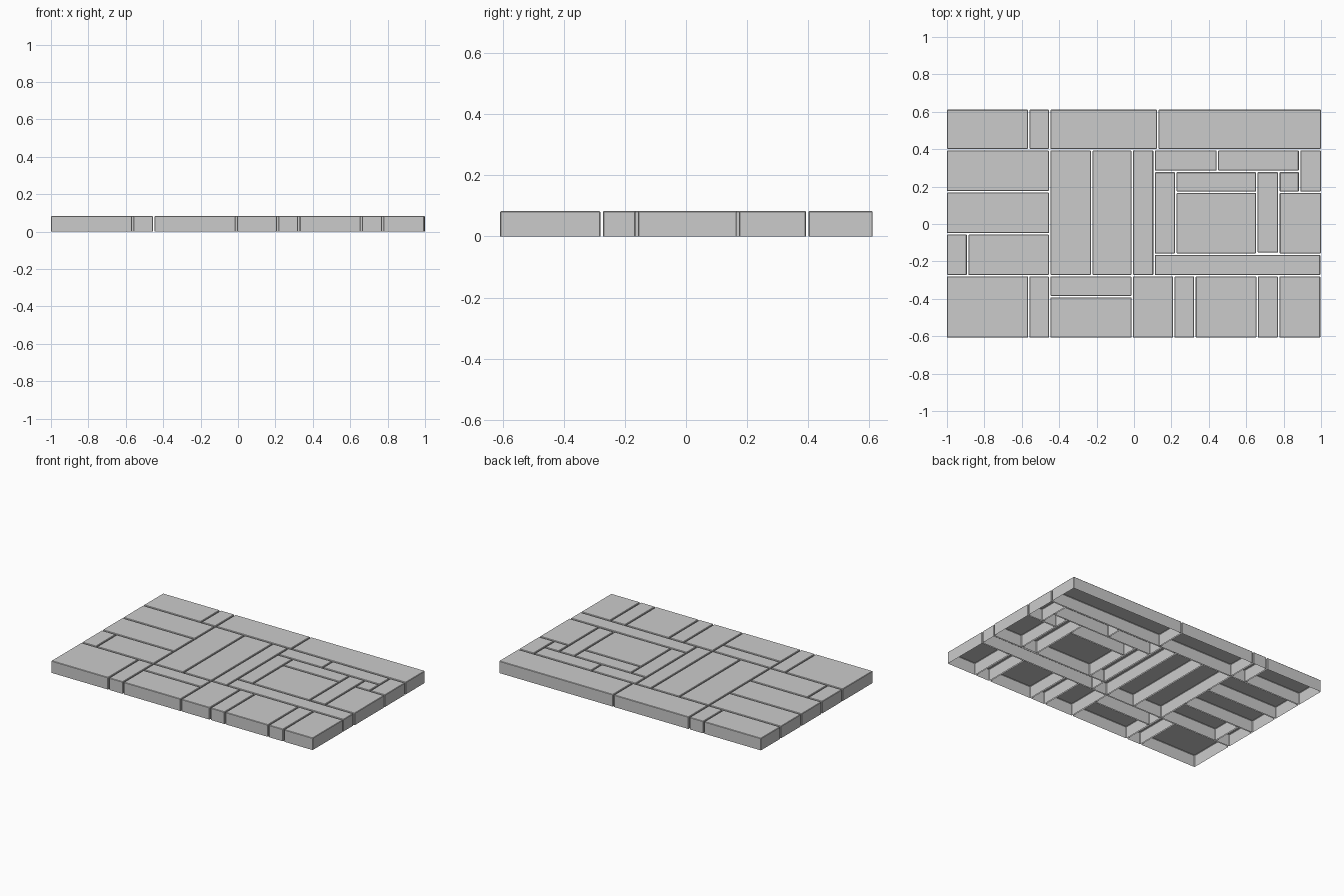
import bpy, bmesh

if "Cube" in bpy.data.objects:
    bpy.data.objects.remove(bpy.data.objects["Cube"])

HEIGHT = 0.083
GAP = 0.004      # half of the joint between slabs
BEVEL = 0.003


def slab(name, x0, x1, y0, y1):
    """Paving slab: hollow shell, open underneath, with softened top edges."""
    # keep the outer rim of the paving flush, inset only at the joints
    x0 += GAP if x0 > -1 else 0
    x1 -= GAP if x1 < 0.99 else 0
    y0 += GAP if y0 > -0.605 else 0
    y1 -= GAP if y1 < 0.605 else 0
    bm = bmesh.new()
    bmesh.ops.create_cube(bm, size=1)
    for v in bm.verts:
        v.co.x = x1 if v.co.x > 0 else x0
        v.co.y = y1 if v.co.y > 0 else y0
        v.co.z = HEIGHT if v.co.z > 0 else 0
    bottom = [f for f in bm.faces if f.normal.z < -0.5]
    bmesh.ops.delete(bm, geom=bottom, context='FACES_ONLY')
    edges = [e for e in bm.edges if any(v.co.z > 0.01 for v in e.verts)]
    bmesh.ops.bevel(bm, geom=edges, offset=BEVEL, segments=1, affect='EDGES')
    mesh = bpy.data.meshes.new(name)
    bm.to_mesh(mesh)
    bm.free()
    bpy.context.collection.objects.link(bpy.data.objects.new(name, mesh))


def row(name, y0, y1, xs):
    """Slabs side by side sharing the same depth."""
    for i, (a, b) in enumerate(zip(xs, xs[1:])):
        slab(f"{name}_{i + 1}", a, b, y0, y1)


# back row
row("back_slab", 0.397, 0.611, [-1, -0.563, -0.451, 0.127, 1])

# left stack
row("left_upper_slab", 0.172, 0.397, [-1, -0.451])
row("left_middle_slab", -0.053, 0.172, [-1, -0.451])
row("left_lower_slab", -0.276, -0.053, [-1, -0.89, -0.451])

# long centre slabs
row("centre_slab", -0.276, 0.397, [-0.451, -0.226, -0.01, 0.107])

# front row
row("front_left_slab", -0.608, -0.276, [-1, -0.563, -0.451])
row("front_strip", -0.388, -0.276, [-0.451, -0.01])
row("front_centre_slab", -0.608, -0.388, [-0.451, -0.01])
row("front_right_slab", -0.608, -0.276,
    [-0.01, 0.213, 0.326, 0.658, 0.773, 0.996])

# frame of slabs around the right-hand panel
row("frame_front", -0.276, -0.161, [0.107, 0.996])
row("frame_back", 0.281, 0.397, [0.107, 0.446, 0.885])
slab("frame_left", 0.107, 0.224, -0.161, 0.281)
slab("frame_corner", 0.885, 1, 0.17, 0.397)
slab("frame_small", 0.775, 0.885, 0.17, 0.281)
slab("frame_right", 0.775, 1, -0.161, 0.17)
slab("panel_back", 0.224, 0.657, 0.17, 0.281)
slab("panel_right", 0.657, 0.775, -0.157, 0.281)
slab("panel_centre", 0.224, 0.657, -0.161, 0.17)
